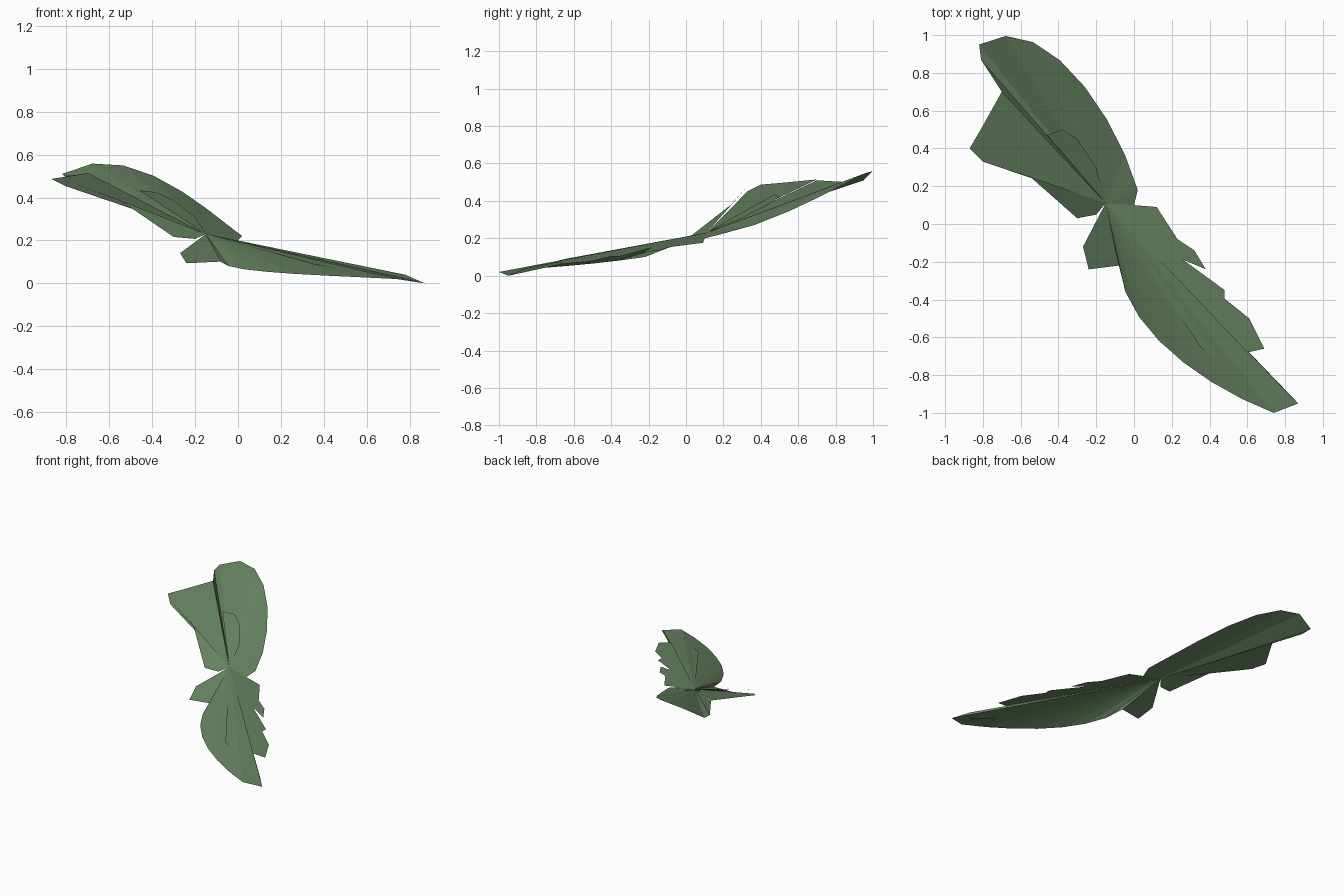
import bpy
import bmesh
from mathutils import Vector
from mathutils.geometry import interpolate_bezier

# Remove the default object
cube = bpy.data.objects.get("Cube")
if cube:
    bpy.data.objects.remove(cube, do_unlink=True)

# Single leaf colour
leaf_green = bpy.data.materials.new("leaf_green")
leaf_green.use_nodes = True
colour = (0.13, 0.22, 0.115, 1)
leaf_green.diffuse_color = colour
shader = leaf_green.node_tree.nodes["Principled BSDF"]
shader.inputs["Base Color"].default_value = colour
shader.inputs["Roughness"].default_value = 0.8

# All leaves grow from this point
crown = Vector((-0.15, 0.11, 0.23))


def pleated_leaf(name, rim):
    """Flat-shaded blade made of pleats that fan out from the crown to the rim."""
    bm = bmesh.new()
    root = bm.verts.new(crown)
    edge = [bm.verts.new(point) for point in rim]
    for first, second in zip(edge, edge[1:]):
        face = bm.faces.new((root, first, second))
        face.normal_update()
        if face.normal.z < 0:
            face.normal_flip()
    mesh = bpy.data.meshes.new(name)
    bm.to_mesh(mesh)
    bm.free()
    mesh.materials.append(leaf_green)
    leaf = bpy.data.objects.new(name, mesh)
    bpy.context.scene.collection.objects.link(leaf)


def tilted_leaf(name, slope_x, slope_y, outline):
    """Flat blade whose height follows a plane tilted about the crown."""
    rim = []
    for x, y in outline:
        height = crown.z + slope_x * (x - crown.x) + slope_y * (y - crown.y)
        rim.append((x, y, height))
    pleated_leaf(name, rim)


def curved_rim(start, start_handle, end_handle, end):
    """Rounded outer edge as a row of evenly stepped points."""
    controls = [Vector(point) for point in (start, start_handle, end_handle, end)]
    return interpolate_bezier(*controls, 8)


# Large rear leaf: rounded half ending in the sunken midrib, folded half, flap
rear_edge = curved_rim((0.02, 0.18, 0.22), (-0.1, 0.6, 0.3),
                       (-0.5, 1.16, 0.7), (-0.82, 0.95, 0.51))
rear_midrib = [(-0.81, 0.87, 0.5), (-0.7, 0.7, 0.51)]
pleated_leaf("rear_leaf_rounded_half", [(0, 0.1, 0.2)] + rear_edge + rear_midrib)
tilted_leaf("rear_leaf_folded_half", -0.26, 0.24,
            [(-0.7, 0.7), (-0.8, 0.52), (-0.87, 0.4), (-0.8, 0.33)])
tilted_leaf("rear_leaf_lower_flap", -0.2, 0.55,
            [(-0.8, 0.33), (-0.55, 0.25), (-0.3, 0.03), (-0.2, 0.05)])

# Small leaf lying on the rear leaf
tilted_leaf("rear_inner_leaf", -0.25, 0.35,
            [(-0.46, 0.47), (-0.38, 0.5), (-0.3, 0.45), (-0.2, 0.3), (-0.2, 0.2)])

# Large front leaf: rounded half with its tip, then the toothed half
front_edge = curved_rim((-0.08, -0.22, 0.1), (-0.05, -0.55, 0.05),
                        (0.35, -0.85, 0.04), (0.74, -1, 0.02))
front_tip = [(0.87, -0.95, 0), (0.78, -0.86, 0.04)]
pleated_leaf("front_leaf_rounded_half", front_edge + front_tip)
tilted_leaf("front_leaf_toothed_half", -0.2, 0,
            [(0.6, -0.68), (0.69, -0.66), (0.61, -0.5), (0.48, -0.4),
             (0.48, -0.35), (0.24, -0.18)])

# Narrow leaf lying on the front leaf
tilted_leaf("front_inner_leaf", -0.1, 0.12,
            [(0.28, -0.54), (0.35, -0.65), (0.58, -0.82), (0.87, -0.95)])

# Small side leaves around the crown
tilted_leaf("left_side_leaf", -0.2, 0,
            [(0.24, -0.18), (0.38, -0.24), (0.32, -0.14), (0.23, -0.08),
             (0.12, 0.09), (0, 0.1)])
tilted_leaf("right_side_leaf", 0, 0.39,
            [(-0.27, -0.12), (-0.24, -0.24), (-0.08, -0.22)])
